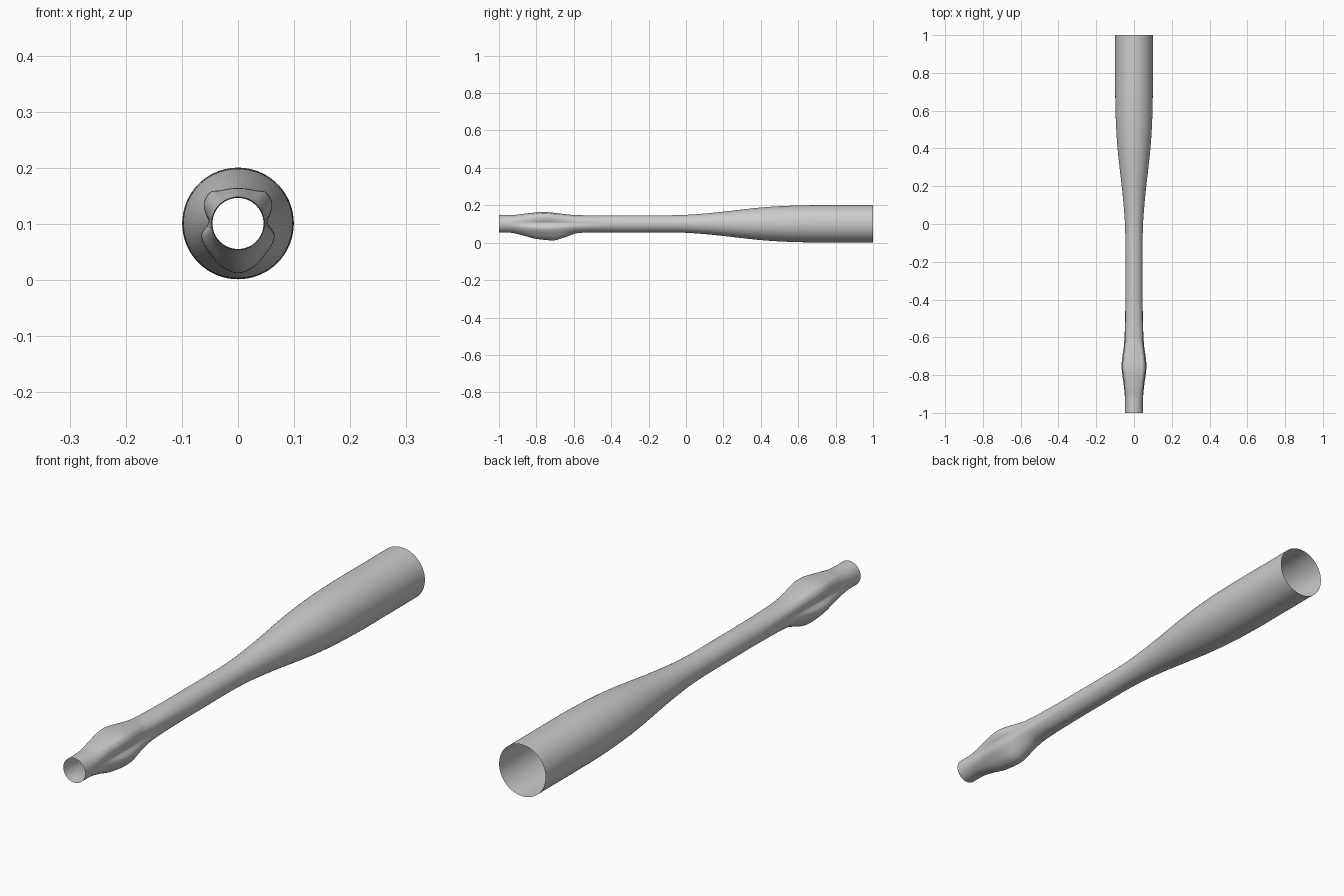
import bpy, bmesh, math

if "Cube" in bpy.data.objects:
    bpy.data.objects.remove(bpy.data.objects["Cube"])

CZ = 0.101      # height of the tube axis
SIDES = 72
ROWS = 160


def curve(keys, t):
    """Smooth monotone interpolation through (t, value) keys."""
    if t <= keys[0][0]:
        return keys[0][1]
    if t >= keys[-1][0]:
        return keys[-1][1]

    def slope(i):
        if i == 0 or i == len(keys) - 1:
            return 0
        a = (keys[i][1] - keys[i-1][1]) / (keys[i][0] - keys[i-1][0])
        b = (keys[i+1][1] - keys[i][1]) / (keys[i+1][0] - keys[i][0])
        return 0 if a * b <= 0 else 2 * a * b / (a + b)

    for i in range(len(keys) - 1):
        t0, v0 = keys[i]
        t1, v1 = keys[i + 1]
        if t <= t1:
            h = t1 - t0
            s = (t - t0) / h
            return (v0 * (1 + 2*s) * (1-s)**2 + v1 * s*s * (3 - 2*s)
                    + h * slope(i) * s * (1-s)**2 + h * slope(i+1) * s*s * (s-1))


# tube radius along y
radius = [(-1, .047), (-.6, .0455), (-.1, .0455), (0, .048), (.1, .055),
          (.2, .065), (.3, .0765), (.4, .087), (.5, .094), (.6, .098), (.7, .0995), (1, .0995)]
# grip bulge by angle above the horizontal: extra radius over the tube
bulge = [(-90, .043), (-69, .037), (-48, .028), (-20, .024), (3, .006),
         (20, .017), (33, .026), (48, .029), (63, .020), (90, .017)]
# bulge strength along y for the upper, side and lower lobes
upper = [(-.93, 0), (-.85, .55), (-.76, 1), (-.68, .6), (-.6, .1), (-.52, 0)]
side = [(-.97, 0), (-.88, .3), (-.75, 1), (-.63, .4), (-.5, .15), (-.35, 0)]
lower = [(-.95, 0), (-.88, .3), (-.8, .8), (-.71, 1), (-.64, .55), (-.58, .1), (-.5, 0)]

# handle: one open tube
bm = bmesh.new()
rings = []
for j in range(ROWS + 1):
    y = -1 + 2 * j / ROWS
    r0, wu, ws, wl = (curve(k, y) for k in (radius, upper, side, lower))
    ring = []
    for i in range(SIDES):
        a = 2 * math.pi * i / SIDES
        c, s = math.cos(a), math.sin(a)
        w = ws * c * c + (wu if s > 0 else wl) * s * s
        r = r0 + w * curve(bulge, math.degrees(math.asin(max(-1, min(1, s)))))
        ring.append(bm.verts.new((r * c, y, CZ + r * s)))
    rings.append(ring)
for a, b in zip(rings, rings[1:]):
    for i in range(SIDES):
        k = (i + 1) % SIDES
        bm.faces.new((a[i], b[i], b[k], a[k]))
bmesh.ops.recalc_face_normals(bm, faces=bm.faces)
mesh = bpy.data.meshes.new("handle_tube")
bm.to_mesh(mesh)
bm.free()
mesh.shade_smooth()
obj = bpy.data.objects.new("handle_tube", mesh)
bpy.context.collection.objects.link(obj)
